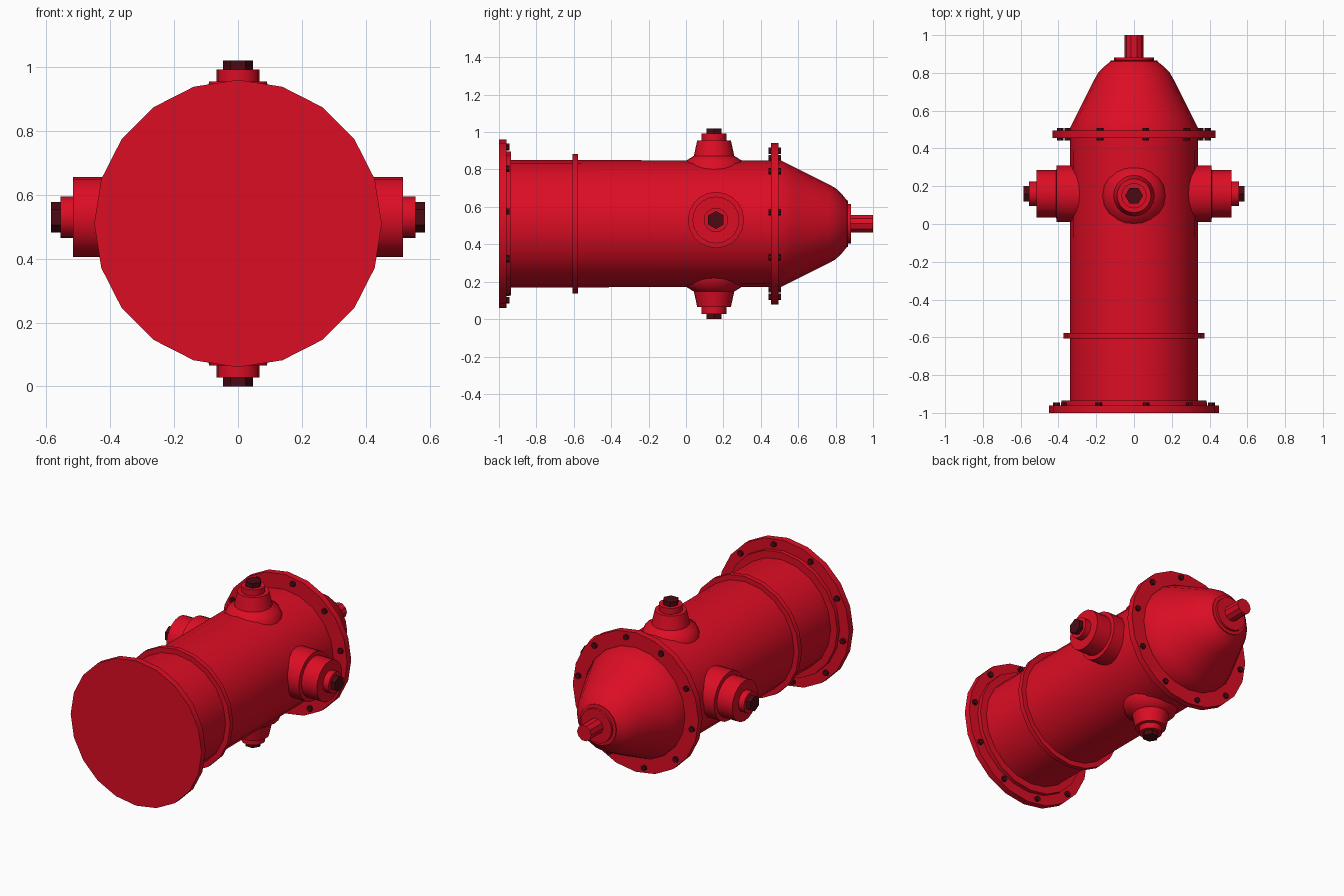
import bpy, bmesh, math
from mathutils import Matrix, Vector

if "Cube" in bpy.data.objects:
    bpy.data.objects.remove(bpy.data.objects["Cube"])


def material(name, rgb):
    m = bpy.data.materials.new(name)
    m.diffuse_color = (*rgb, 1)
    m.use_nodes = True
    m.node_tree.nodes["Principled BSDF"].inputs["Base Color"].default_value = m.diffuse_color
    return m


RED = material("hydrant_red", (0.72, 0.004, 0.018))
DARK = material("dark_bolt", (0.07, 0.003, 0.006))
CZ = 0.51                       # height of the barrel axis
X, Y, Z = Vector((1, 0, 0)), Vector((0, 1, 0)), Vector((0, 0, 1))


def lathe(name, profile, origin, axis, up, segs, mat):
    """Spin (radius, distance) points around an axis and cap both ends."""
    bm = bmesh.new()
    side = axis.cross(up)
    rings = []
    for r, t in profile:
        ring = []
        for i in range(segs):
            a = 2 * math.pi * i / segs
            ring.append(bm.verts.new(axis * t + up * r * math.cos(a) + side * r * math.sin(a)))
        rings.append(ring)
    for a, b in zip(rings, rings[1:]):
        for i in range(segs):
            j = (i + 1) % segs
            bm.faces.new((a[i], a[j], b[j], b[i]))
    bm.faces.new(rings[0][::-1])
    bm.faces.new(rings[-1])
    bmesh.ops.recalc_face_normals(bm, faces=bm.faces)
    me = bpy.data.meshes.new(name)
    bm.to_mesh(me)
    bm.free()
    me.materials.append(mat)
    ob = bpy.data.objects.new(name, me)
    ob.location = origin
    bpy.context.collection.objects.link(ob)
    bpy.ops.object.select_all(action='DESELECT')
    ob.select_set(True)
    bpy.context.view_layer.objects.active = ob
    bpy.ops.object.shade_smooth_by_angle(angle=math.radians(35))
    return ob


C = Vector((0, 0, CZ))


def along(name, profile, segs=20, mat=RED):
    return lathe(name, profile, C, Y, X, segs, mat)


# Barrel, base flange and rings
along("base_flange", [(0.45, -1.0), (0.45, -0.96)])
along("base_collar", [(0.385, -0.96), (0.385, -0.935)])
along("barrel", [(0.34, -0.95), (0.34, -0.59), (0.338, 0.48)])
along("barrel_ring", [(0.372, -0.607), (0.372, -0.577)])

# Bonnet with its flange and operating stem
along("bonnet_flange", [(0.432, 0.455), (0.432, 0.495)])
along("bonnet", [(0.34, 0.48), (0.34, 0.505), (0.305, 0.575), (0.255, 0.675),
                 (0.21, 0.765), (0.19, 0.80), (0.16, 0.832), (0.125, 0.86)])
along("bonnet_collar", [(0.125, 0.85), (0.125, 0.865), (0.105, 0.867), (0.105, 0.882)])
along("operating_stem", [(0.049, 0.87), (0.049, 1.0)], 10)

# Ten bolts around each flange
for i in range(10):
    a = math.radians(9 + 36 * i)
    d = Vector((math.sin(a), 0, math.cos(a)))
    lathe(f"base_bolt_{i}", [(0.018, -0.97), (0.018, -0.945)], C + d * 0.415, Y, d, 6, DARK)
    lathe(f"bonnet_bolt_{i}", [(0.018, 0.441), (0.018, 0.509)], C + d * 0.395, Y, d, 6, DARK)


def outlet(name, origin, axis, up, body, cap, nut):
    lathe(name + "_body", body, origin, axis, up, 20, RED)
    lathe(name + "_cap", cap, origin, axis, up, 16, RED)
    lathe(name + "_nut", nut, origin, axis, up, 6, DARK)


# Large side outlets
for name, s in (("left_outlet", -1), ("right_outlet", 1)):
    outlet(name, Vector((0, 0.16, 0.53)), X * s, Z,
           [(0.15, 0.26), (0.15, 0.41), (0.125, 0.412), (0.125, 0.517)],
           [(0.065, 0.51), (0.065, 0.556)], [(0.048, 0.55), (0.048, 0.585)])

# Tapered upper and lower outlets
for name, s in (("upper_outlet", 1), ("lower_outlet", -1)):
    outlet(name, Vector((0, 0.15, CZ)), Z * s, X,
           [(0.17, 0.27), (0.165, 0.30), (0.148, 0.338), (0.108, 0.363), (0.09, 0.445)],
           [(0.067, 0.44), (0.067, 0.482)], [(0.047, 0.475), (0.047, 0.51)])
